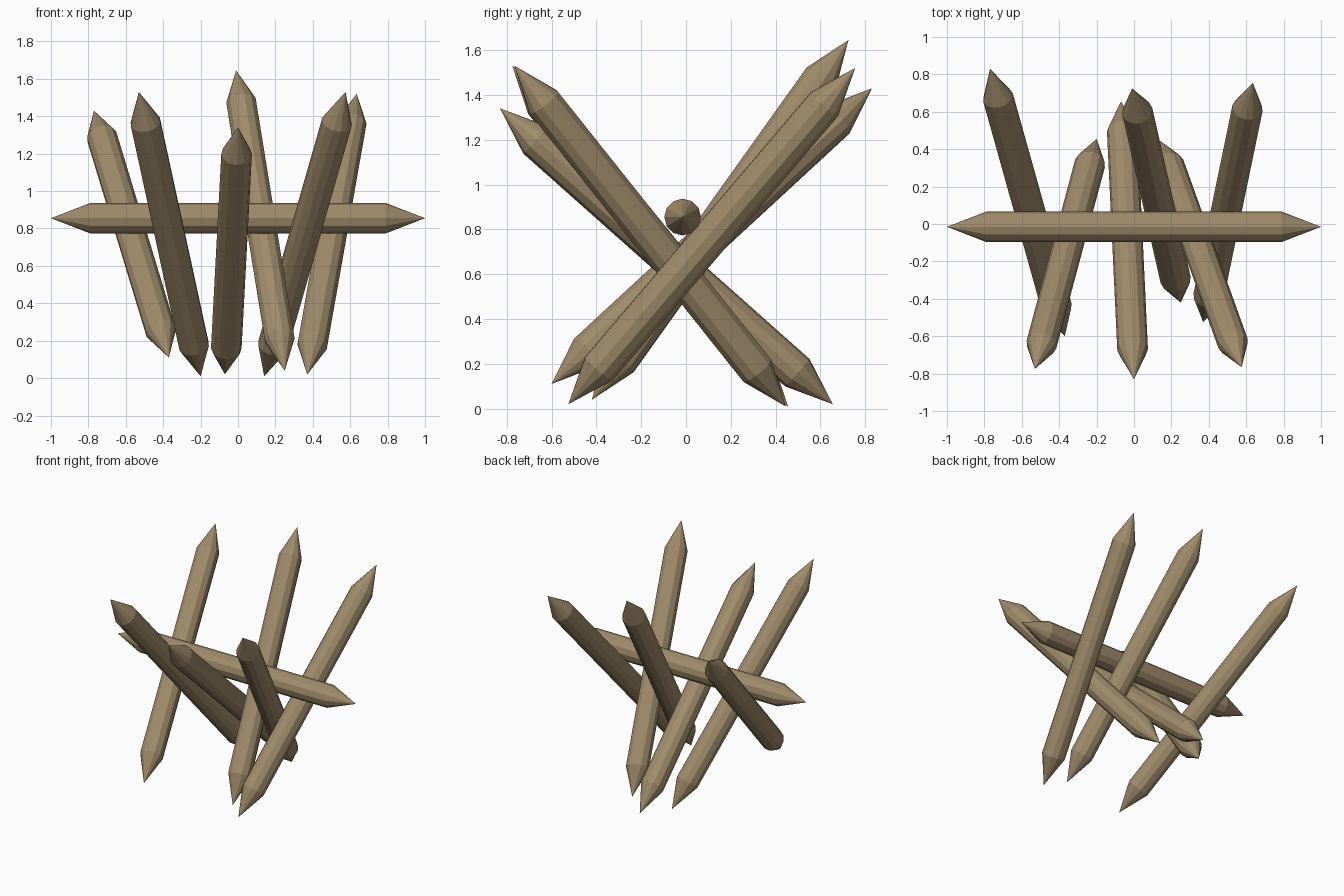
import bpy, bmesh, math
from mathutils import Vector

if "Cube" in bpy.data.objects:
    bpy.data.objects.remove(bpy.data.objects["Cube"])

SIDES, RADIUS, TIP = 12, 0.082, 0.212

wood = bpy.data.materials.new("wood")
wood.diffuse_color = (0.35, 0.26, 0.145, 1)
wood.use_nodes = True
wood.node_tree.nodes["Principled BSDF"].inputs["Base Color"].default_value = wood.diffuse_color


def stake(name, a, b):
    """Round log sharpened at both ends, running from tip a to tip b."""
    a, b = Vector(a), Vector(b)
    half = (b - a).length / 2
    bm = bmesh.new()
    rings = []
    for z in (-half + TIP, half - TIP):
        rings.append([bm.verts.new((RADIUS * math.cos(2 * math.pi * i / SIDES),
                                    RADIUS * math.sin(2 * math.pi * i / SIDES), z))
                      for i in range(SIDES)])
    low, high = bm.verts.new((0, 0, -half)), bm.verts.new((0, 0, half))
    for i in range(SIDES):
        j = (i + 1) % SIDES
        bm.faces.new((rings[0][i], rings[0][j], rings[1][j], rings[1][i]))
        bm.faces.new((low, rings[0][j], rings[0][i]))
        bm.faces.new((high, rings[1][i], rings[1][j]))
    mesh = bpy.data.meshes.new(name)
    bm.to_mesh(mesh)
    bm.free()
    mesh.materials.append(wood)
    ob = bpy.data.objects.new(name, mesh)
    ob.location = (a + b) / 2
    ob.rotation_euler = (b - a).to_track_quat('Z', 'Y').to_euler()
    bpy.context.collection.objects.link(ob)


# Horizontal beam resting in the crossings
stake("cross_beam", (-1, -0.015, 0.855), (1, -0.015, 0.855))

# Stakes leaning to the back
stake("back_leaning_stake_left", (-0.37, -0.60, 0.11), (-0.77, 0.83, 1.43))
stake("back_leaning_stake_middle", (0.25, -0.42, 0.04), (-0.01, 0.725, 1.645))
stake("back_leaning_stake_right", (0.37, -0.525, 0.02), (0.635, 0.755, 1.52))

# Stakes leaning to the front
stake("front_leaning_stake_left", (-0.20, 0.455, 0.01), (-0.53, -0.775, 1.53))
stake("front_leaning_stake_middle", (-0.07, 0.655, 0.02), (0.0, -0.83, 1.34))
stake("front_leaning_stake_right", (0.14, 0.445, 0.01), (0.575, -0.765, 1.53))
